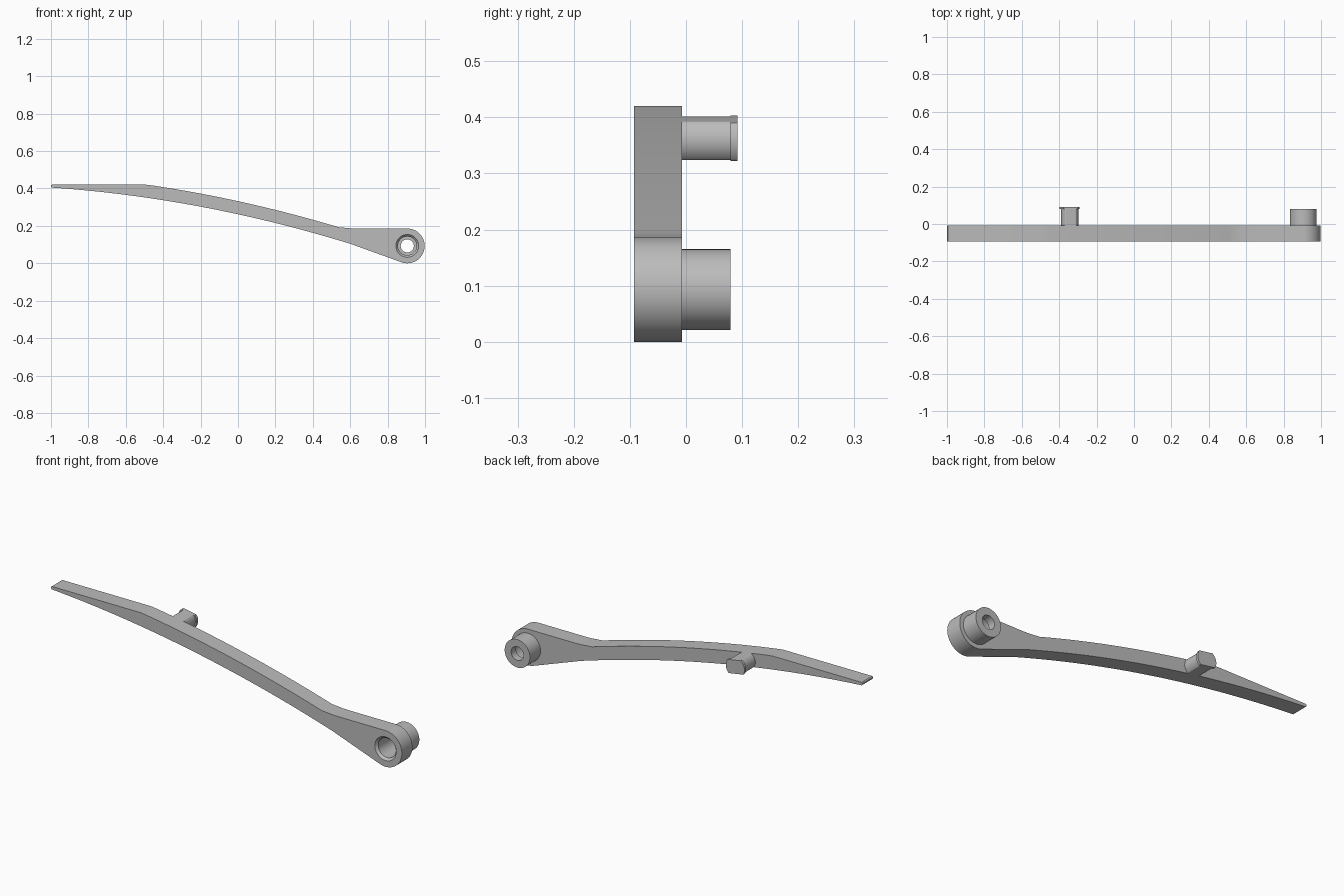
import bpy
import bmesh
from math import sin, cos, pi, radians

cube = bpy.data.objects.get("Cube")
if cube:
    bpy.data.objects.remove(cube)

grey = bpy.data.materials.new("plain grey")
grey.use_nodes = True
colour = (0.5, 0.5, 0.5, 1)
grey.diffuse_color = colour
grey.node_tree.nodes["Principled BSDF"].inputs["Base Color"].default_value = colour

FRONT, BACK = -0.093, -0.007     # faces of the flat arm
HUB_X, HUB_Z, HUB_R = 0.905, 0.093, 0.093
PIN_X, PIN_Z = -0.344, 0.361


def lower(x):
    """Underside of the bowed arm."""
    return 0.262 - 0.218 * x - 0.075 * x * x


def upper(x):
    """Top side of the bowed arm."""
    return lower(x) + 0.07


def circle(cx, cz, r, n=64, start=0, end=2 * pi):
    step = (end - start) / n
    return [(cx + r * cos(start + i * step), cz + r * sin(start + i * step)) for i in range(n)]


def finish(name, bm):
    bmesh.ops.recalc_face_normals(bm, faces=bm.faces)
    mesh = bpy.data.meshes.new(name)
    bm.to_mesh(mesh)
    bm.free()
    mesh.materials.append(grey)
    ob = bpy.data.objects.new(name, mesh)
    bpy.context.collection.objects.link(ob)
    return ob


def loft(name, sections):
    """Join matching x-z outlines, each placed at its own y, and cap both ends."""
    bm = bmesh.new()
    rings = [[bm.verts.new((x, y, z)) for x, z in pts] for y, pts in sections]
    for a, b in zip(rings, rings[1:]):
        for i in range(len(a)):
            j = (i + 1) % len(a)
            bm.faces.new((a[i], a[j], b[j], b[i]))
    bm.faces.new(rings[0])
    bm.faces.new(rings[-1])
    return finish(name, bm)


def smooth(ob):
    bpy.ops.object.select_all(action="DESELECT")
    ob.select_set(True)
    bpy.context.view_layer.objects.active = ob
    bpy.ops.object.shade_smooth_by_angle(angle=radians(30))


def cut(ob, cutter):
    mod = ob.modifiers.new("bore", "BOOLEAN")
    mod.operation, mod.solver, mod.object = "DIFFERENCE", "EXACT", cutter
    bpy.context.view_layer.objects.active = ob
    bpy.ops.object.modifier_apply(modifier=mod.name)


# Arm outline: underside, round hub end, flat shoulder, bowed top, flat thin tip
steps = 32
outline = [(-0.995 + 1.595 * i / steps, lower(-0.995 + 1.595 * i / steps)) for i in range(steps + 1)]
outline += circle(HUB_X, HUB_Z, HUB_R, 48, radians(-110), radians(90))
outline += [(HUB_X, 0.186), (0.63, 0.186), (0.60, 0.187), (0.57, 0.190)]
outline += [(0.54 - 1.03 * i / steps, upper(0.54 - 1.03 * i / steps)) for i in range(steps)]
outline += [(-0.49, 0.42), (-0.995, 0.42), (-1.0, 0.416), (-1.0, 0.409)]
arm = loft("lever_arm", [(FRONT, outline), (BACK, outline)])

# Hub sleeve standing off the back
sleeve_outline = circle(HUB_X, HUB_Z, 0.072)
sleeve = loft("hub_sleeve", [(BACK - 0.002, sleeve_outline), (0.079, sleeve_outline)])

# Stepped bore with a chamfered mouth
bore_steps = [(FRONT - 0.01, 0.070), (FRONT + 0.012, 0.050), (0.04, 0.050), (0.04, 0.035), (0.1, 0.035)]
bore = loft("bore_cutter", [(y, circle(HUB_X, HUB_Z, r)) for y, r in bore_steps])
for part in (arm, sleeve):
    cut(part, bore)
bpy.data.objects.remove(bore)


# Latch pin: round sides, trimmed to follow the arm above and below
def pin_outline(r):
    return [(x, min(max(z, lower(x)), upper(x))) for x, z in circle(PIN_X, PIN_Z, r, 96)]


stem = loft("pin_stem", [(BACK - 0.002, pin_outline(0.046)), (0.081, pin_outline(0.046))])
head = loft("pin_head", [(0.079, pin_outline(0.053)), (0.092, pin_outline(0.053))])

for part in (arm, sleeve, stem, head):
    smooth(part)
